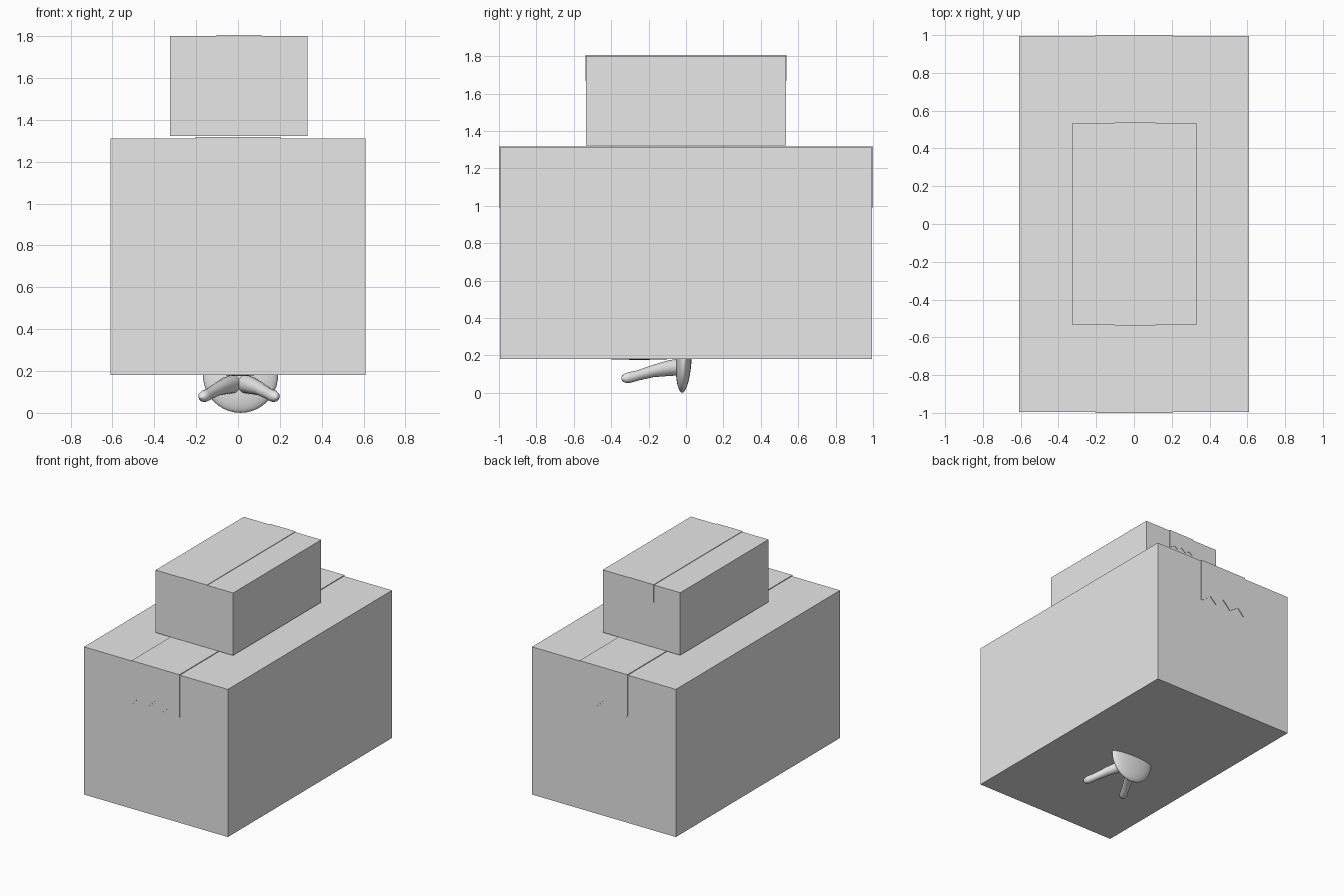
import bpy, bmesh, math
from mathutils import Vector

if "Cube" in bpy.data.objects:
    bpy.data.objects.remove(bpy.data.objects["Cube"])

grey = bpy.data.materials.new("plain grey")
grey.diffuse_color = (0.8, 0.8, 0.8, 1)
grey.use_nodes = True
grey.node_tree.nodes["Principled BSDF"].inputs["Base Color"].default_value = grey.diffuse_color


def finish(name, bm, smooth=False):
    bmesh.ops.recalc_face_normals(bm, faces=bm.faces[:])
    for f in bm.faces:
        f.smooth = smooth
    me = bpy.data.meshes.new(name)
    bm.to_mesh(me)
    bm.free()
    me.materials.append(grey)
    ob = bpy.data.objects.new(name, me)
    bpy.context.collection.objects.link(ob)
    return ob


def block(name, lo, hi):
    bm = bmesh.new()
    bmesh.ops.create_cube(bm, size=1)
    for v in bm.verts:
        v.co = Vector([(a + b) / 2 + c * (b - a) for a, b, c in zip(lo, hi, v.co)])
    return finish(name, bm)


# Torn tape edge: fractions of half width, fractions of flap height
TEETH = [(-1, .03), (-.95, 0), (-.69, .17), (-.32, .02), (0, .22),
         (.32, .02), (.58, .17), (.94, 0), (1, 0)]


def tape(name, cx, half, y_face, z_top, drop, thick):
    # strip along the top seam
    block(name + "_top", (cx - half, -y_face - thick, z_top - 0.001),
          (cx + half, y_face + thick, z_top + thick))
    # torn flap folded over each end
    for side, label in ((-1, "front"), (1, "back")):
        pts = [(cx + half * u, z_top - drop * (1 - v)) for u, v in TEETH]
        pts += [(cx + half, z_top), (cx - half, z_top)]
        bm = bmesh.new()
        face = bm.faces.new([bm.verts.new((x, side * (y_face - 0.001), z)) for x, z in pts])
        out = bmesh.ops.extrude_face_region(bm, geom=[face])
        moved = [g for g in out["geom"] if isinstance(g, bmesh.types.BMVert)]
        bmesh.ops.translate(bm, vec=(0, side * (thick + 0.001), 0), verts=moved)
        finish(f"{name}_{label}_flap", bm)


# Stacked boxes with tape
block("large_box", (-0.61, -0.994, 0.18), (0.61, 0.994, 1.312))
tape("large_tape", 0, 0.203, 0.994, 1.312, 0.322, 0.006)
block("small_box", (-0.325, -0.534, 1.322), (0.332, 0.534, 1.801))
tape("small_tape", 0.005, 0.108, 0.534, 1.801, 0.135, 0.004)


def ellipsoid(name, centre, radii, tilt=0):
    bm = bmesh.new()
    bmesh.ops.create_uvsphere(bm, u_segments=32, v_segments=20, radius=1)
    for v in bm.verts:
        v.co = Vector([a * b for a, b in zip(v.co, radii)])
    ob = finish(name, bm, True)
    ob.location = centre
    ob.rotation_euler.x = tilt
    return ob


# Flat round tail and the belly just showing under the large box
ellipsoid("tail_disc", (0.012, -0.012, 0.182), (0.18, 0.042, 0.182), math.radians(-3))
ellipsoid("belly", (0.01, -0.25, 0.276), (0.25, 0.6, 0.1))


# Splayed rounded legs
def leg(name, side):
    cu = bpy.data.curves.new(name, "CURVE")
    cu.dimensions = "3D"
    cu.bevel_depth = 1
    cu.bevel_resolution = 4
    path = [(.02, -.01, .14, .046), (.055, -.09, .132, .042), (.10, -.18, .115, .032),
            (.14, -.26, .092, .027), (.163, -.305, .081, .029), (.172, -.325, .077, .025),
            (.178, -.338, .074, .016), (.181, -.344, .072, .002)]
    sp = cu.splines.new("POLY")
    sp.points.add(len(path) - 1)
    for p, (x, y, z, r) in zip(sp.points, path):
        p.co = (0.005 + side * x, y, z, 1)
        p.radius = r
    sp.use_smooth = True
    cu.use_fill_caps = True
    cu.materials.append(grey)
    ob = bpy.data.objects.new(name, cu)
    bpy.context.collection.objects.link(ob)


leg("left_leg", -1)
leg("right_leg", 1)
